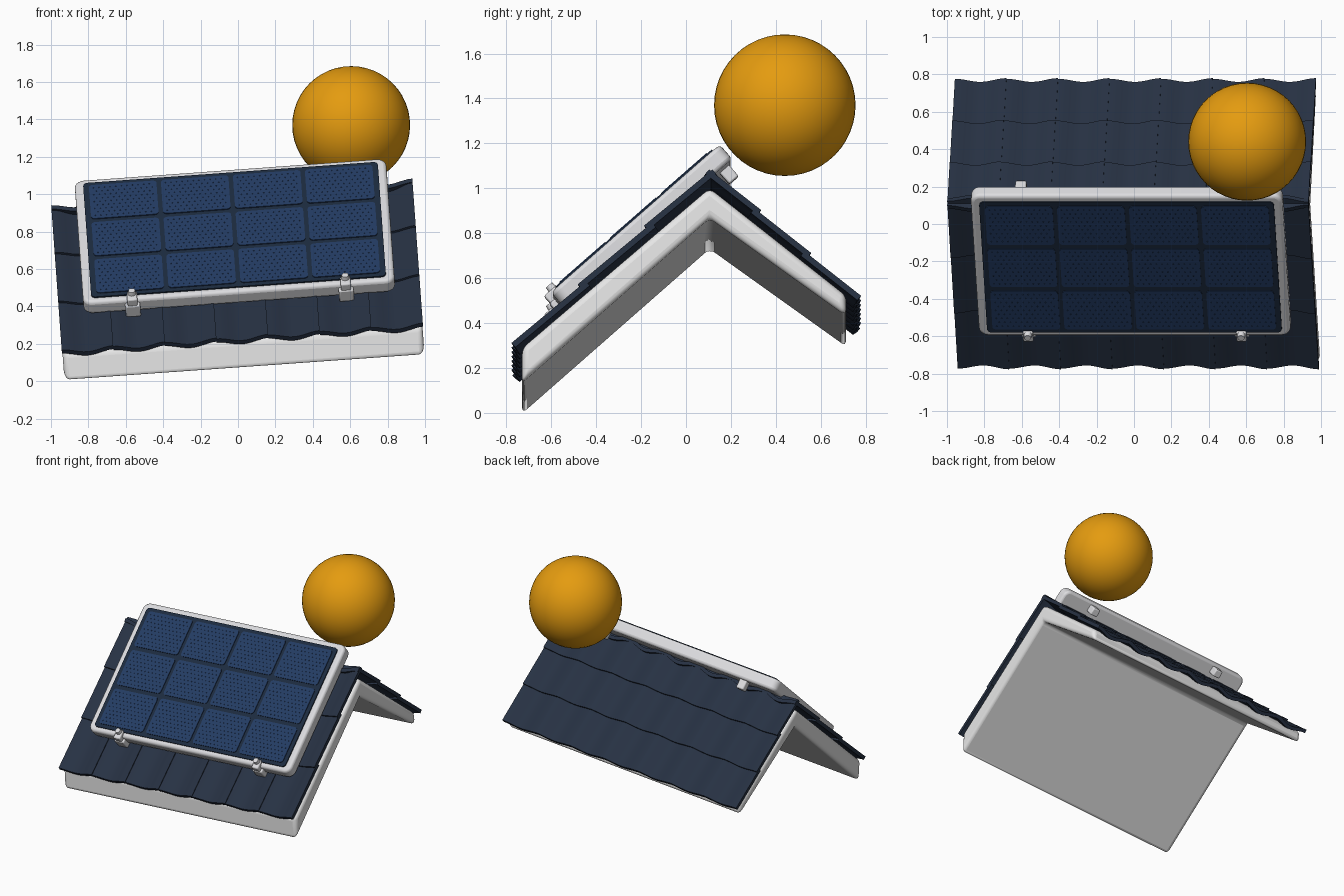
import bpy, bmesh, math
from mathutils import Matrix, Vector

if "Cube" in bpy.data.objects:
    bpy.data.objects.remove(bpy.data.objects["Cube"])

# whole roof leans slightly sideways
LEAN = Matrix.Translation((0.04, 0, 0)) @ Matrix.Rotation(math.radians(-4.15), 4, 'Y')
# local frame of the solar panel: x across, y up the slope, z outwards
PANEL = LEAN @ Matrix.Translation((0, -0.225, 0.81)) @ Matrix.Rotation(math.radians(41.3), 4, 'X')


def material(name, rgb):
    m = bpy.data.materials.new(name)
    m.diffuse_color = (*rgb, 1)
    m.use_nodes = True
    m.node_tree.nodes["Principled BSDF"].inputs["Base Color"].default_value = m.diffuse_color
    return m


WHITE = material("roof white", (0.8, 0.8, 0.8))
FRAME = material("frame grey", (0.72, 0.72, 0.74))
TILE = material("slate blue", (0.02, 0.031, 0.056))
BASE = material("panel navy", (0.012, 0.024, 0.05))
CELL = material("cell blue", (0.017, 0.045, 0.125))
ORANGE = material("sun orange", (0.78, 0.33, 0.005))


def finish(name, bm, mat, matrix, bevel=0, segments=3):
    bmesh.ops.recalc_face_normals(bm, faces=bm.faces)
    me = bpy.data.meshes.new(name)
    bm.to_mesh(me)
    bm.free()
    me.materials.append(mat)
    ob = bpy.data.objects.new(name, me)
    bpy.context.collection.objects.link(ob)
    ob.matrix_world = matrix
    bpy.ops.object.select_all(action='DESELECT')
    bpy.context.view_layer.objects.active = ob
    ob.select_set(True)
    bpy.ops.object.shade_smooth_by_angle(angle=math.radians(35))
    if bevel:
        b = ob.modifiers.new("rounding", 'BEVEL')
        b.width, b.segments, b.limit_method = bevel, segments, 'ANGLE'
    return ob


def add_box(bm, lo, hi):
    size = [b - a for a, b in zip(lo, hi)]
    mid = [(a + b) / 2 for a, b in zip(lo, hi)]
    m = Matrix.Translation(mid) @ Matrix.Diagonal((*size, 1))
    bmesh.ops.create_cube(bm, size=1, matrix=m)


def add_plate(bm, cx, cy, hx, hy, r, z0, z1):
    """Rounded rectangle slab."""
    pts = []
    for k, (sx, sy) in enumerate(((1, 1), (-1, 1), (-1, -1), (1, -1))):
        for i in range(6):
            a = math.pi / 2 * (k + i / 5)
            pts.append((cx + sx * (hx - r) + r * math.cos(a), cy + sy * (hy - r) + r * math.sin(a)))
    f = bm.faces.new([bm.verts.new((x, y, z0)) for x, y in pts])
    ext = bmesh.ops.extrude_face_region(bm, geom=[f])
    up = [v for v in ext['geom'] if isinstance(v, bmesh.types.BMVert)]
    bmesh.ops.translate(bm, verts=up, vec=(0, 0, z1 - z0))


# roof slab: bent profile pulled along x
profile = [(-0.73, 0.065), (0.105, 0.80), (0.712, 0.365), (0.712, 0.455), (0.105, 0.935), (-0.73, 0.22)]
bm = bmesh.new()
ends = [[bm.verts.new((x, y, z)) for y, z in profile] for x in (-0.965, 0.965)]
for i in range(6):
    j = (i + 1) % 6
    bm.faces.new((ends[0][i], ends[0][j], ends[1][j], ends[1][i]))
for e in ends:
    bm.faces.new((e[0], e[1], e[4], e[5]))
    bm.faces.new((e[1], e[2], e[3], e[4]))
finish("roof_slab", bm, WHITE, LEAN, 0.028, 4)

# wavy tiles: three overlapping rows of seven on each slope
HALF, COLS, ROWS, STEPS, THICK = 0.968, 7, 3, 12, 0.026


def add_tile(bm, eave, ridge, row, col):
    d = (ridge - eave).normalized()
    n = Vector((-d.y, d.x)) if d.x > 0 else Vector((d.y, -d.x))
    width = 2 * HALF / COLS
    f0, f1 = row / ROWS, min(1, (row + 1) / ROWS + 0.03)
    rings = []
    for f, drop in ((f0, 0), (f1, -0.014)):
        top, bottom = [], []
        for i in range(STEPS + 1):
            t = i / STEPS
            h = drop + 0.014 * (math.cos(2 * math.pi * t) - 1) + 0.006 * (t - 0.5)
            x = -HALF + (col + t) * width
            for line, extra in ((top, 0), (bottom, -THICK)):
                p = eave.lerp(ridge, f) + n * (h + extra)
                line.append(bm.verts.new((x, p.x, p.y)))
        rings.append((top, bottom))
    (ta, ba), (tb, bb) = rings
    for i in range(STEPS):
        bm.faces.new((ta[i], ta[i + 1], tb[i + 1], tb[i]))
        bm.faces.new((ba[i], ba[i + 1], bb[i + 1], bb[i]))
        bm.faces.new((ta[i], ta[i + 1], ba[i + 1], ba[i]))
        bm.faces.new((tb[i], tb[i + 1], bb[i + 1], bb[i]))
    for i in (0, STEPS):
        bm.faces.new((ta[i], tb[i], bb[i], ba[i]))


ridge = Vector((0.11, 1.025))
for name, eave in (("front_tiles", Vector((-0.775, 0.24))), ("back_tiles", Vector((0.778, 0.45)))):
    bm = bmesh.new()
    for row in range(ROWS):
        for col in range(COLS):
            add_tile(bm, eave, ridge, row, col)
    finish(name, bm, TILE, LEAN)

# panel frame and dark backing
bm = bmesh.new()
add_plate(bm, 0, 0, 0.835, 0.5, 0.05, -0.085, 0)
finish("panel_frame", bm, FRAME, PANEL, 0.018)
bm = bmesh.new()
add_plate(bm, 0, -0.003, 0.79, 0.463, 0.025, -0.01, 0.008)
finish("panel_backing", bm, BASE, PANEL)

# four by three solar cells with tiny raised studs
cells, studs = bmesh.new(), bmesh.new()
for i in range(4):
    for j in range(3):
        cx, cy = (i - 1.5) * 0.386, (j - 1) * 0.301 - 0.003
        add_plate(cells, cx, cy, 0.181, 0.136, 0.02, 0.0, 0.013)
        for a in range(-5, 6):
            for b in range(-4, 5):
                x = cx + (a + 0.5 * (b % 2) - 0.25) * 0.03
                bmesh.ops.create_cone(studs, segments=4, radius1=0.004, radius2=0, depth=0.003,
                                      matrix=Matrix.Translation((x, cy + b * 0.028, 0.0143)))
finish("solar_cells", cells, CELL, PANEL)
finish("cell_studs", studs, CELL, PANEL)

# clamps on the lower edge and posts under the upper edge
for side, x in (("left", -0.572), ("right", 0.572)):
    bm = bmesh.new()
    add_box(bm, (x - 0.04, -0.53, -0.10), (x + 0.04, -0.48, -0.022))
    add_box(bm, (x - 0.027, -0.525, -0.03), (x + 0.027, -0.455, 0.02))
    finish(side + "_clamp", bm, FRAME, PANEL, 0.008, 2)
    bm = bmesh.new()
    bmesh.ops.create_cone(bm, cap_ends=True, segments=16, radius1=0.022, radius2=0.018, depth=0.025,
                          matrix=Matrix.Translation((x, -0.475, 0.03)))
    finish(side + "_bolt", bm, FRAME, PANEL)
    bm = bmesh.new()
    add_box(bm, (x - 0.03, 0.425, -0.15), (x + 0.03, 0.48, -0.07))
    finish(side + "_post", bm, FRAME, PANEL, 0.008, 2)

# sun
bm = bmesh.new()
bmesh.ops.create_uvsphere(bm, u_segments=48, v_segments=24, radius=0.315)
finish("sun", bm, ORANGE, Matrix.Translation((0.605, 0.44, 1.37)))
